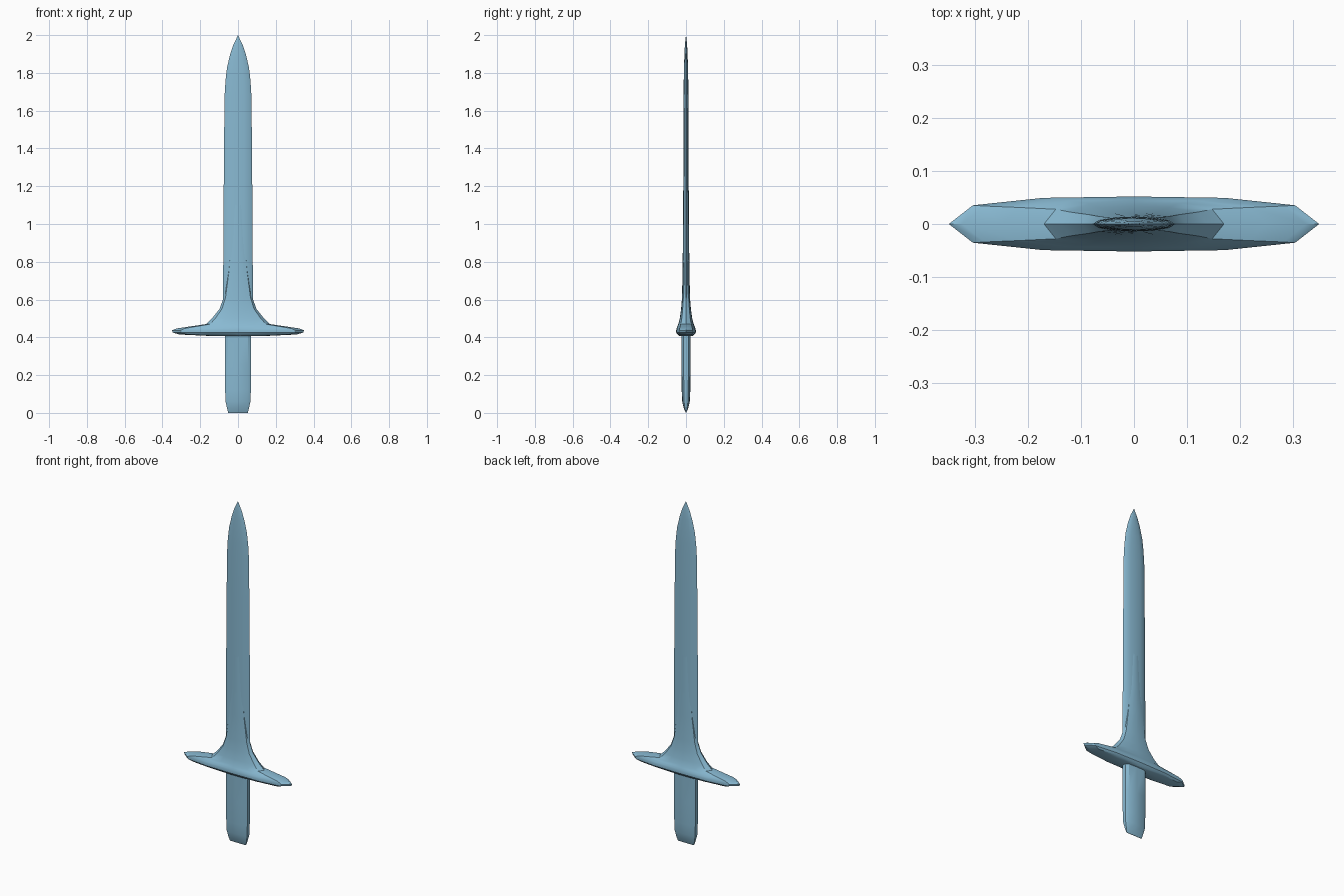
import bpy, bmesh

if "Cube" in bpy.data.objects:
    bpy.data.objects.remove(bpy.data.objects["Cube"])

steel = bpy.data.materials.new("pale blue")
steel.diffuse_color = (0.25, 0.49, 0.65, 1)
steel.use_nodes = True
steel.node_tree.nodes["Principled BSDF"].inputs["Base Color"].default_value = steel.diffuse_color


def loft(name, quarter, rings):
    """Loft a mirrored cross-section; rings are (z, half width, half depth)."""
    # quarter runs from the +x edge to the centre ridge at +y
    half = quarter + [(-x, y) for x, y in reversed(quarter) if x > 0]
    section = half + [(x, -y) for x, y in reversed(half) if y > 0]
    bm = bmesh.new()
    loops = [[bm.verts.new((x * w, y * d, z)) for x, y in section] for z, w, d in rings]
    n = len(section)
    for a, b in zip(loops, loops[1:]):
        for i in range(n):
            j = (i + 1) % n
            bm.faces.new((a[i], a[j], b[j], b[i]))
    bm.faces.new(loops[0][::-1])
    bm.faces.new(loops[-1])
    bmesh.ops.remove_doubles(bm, verts=bm.verts, dist=0.0003)
    bmesh.ops.dissolve_degenerate(bm, edges=bm.edges, dist=0.0001)
    bmesh.ops.recalc_face_normals(bm, faces=bm.faces)
    mesh = bpy.data.meshes.new(name)
    bm.to_mesh(mesh)
    bm.free()
    mesh.materials.append(steel)
    ob = bpy.data.objects.new(name, mesh)
    bpy.context.collection.objects.link(ob)
    bpy.context.view_layer.objects.active = ob
    ob.select_set(True)
    bpy.ops.object.shade_smooth_by_angle(angle=0.5)
    ob.select_set(False)
    return ob


# Blade: thin lens section narrowing to the tip
loft("blade", [(1, 0), (0.85, 0.5), (0.45, 0.88), (0, 1)], [
    (0.43, 0.080, 0.016), (0.60, 0.079, 0.016), (1.00, 0.077, 0.015),
    (1.40, 0.074, 0.014), (1.68, 0.071, 0.013), (1.76, 0.066, 0.012),
    (1.83, 0.058, 0.011), (1.90, 0.041, 0.008), (1.95, 0.024, 0.006),
    (2.00, 0.0, 0.0)])

# Guard: wide pointed bar flaring up into the blade
loft("guard", [(1, 0), (0.87, 0.68), (0.49, 0.95), (0, 1)], [
    (0.408, 0.16, 0.036), (0.415, 0.31, 0.045), (0.425, 0.345, 0.052),
    (0.437, 0.35, 0.052), (0.447, 0.325, 0.050), (0.458, 0.25, 0.046),
    (0.47, 0.17, 0.041), (0.50, 0.138, 0.033), (0.55, 0.098, 0.026),
    (0.61, 0.076, 0.021), (0.75, 0.055, 0.0185), (0.90, 0.042, 0.0165),
    (1.12, 0.032, 0.0145)])

# Grip: flattened bar ending in a wedge
loft("grip", [(1, 0.5), (0.75, 0.92), (0, 1)], [
    (0.00, 0.052, 0.001), (0.025, 0.058, 0.012), (0.06, 0.066, 0.020),
    (0.12, 0.068, 0.023), (0.25, 0.069, 0.025), (0.43, 0.070, 0.025)])
